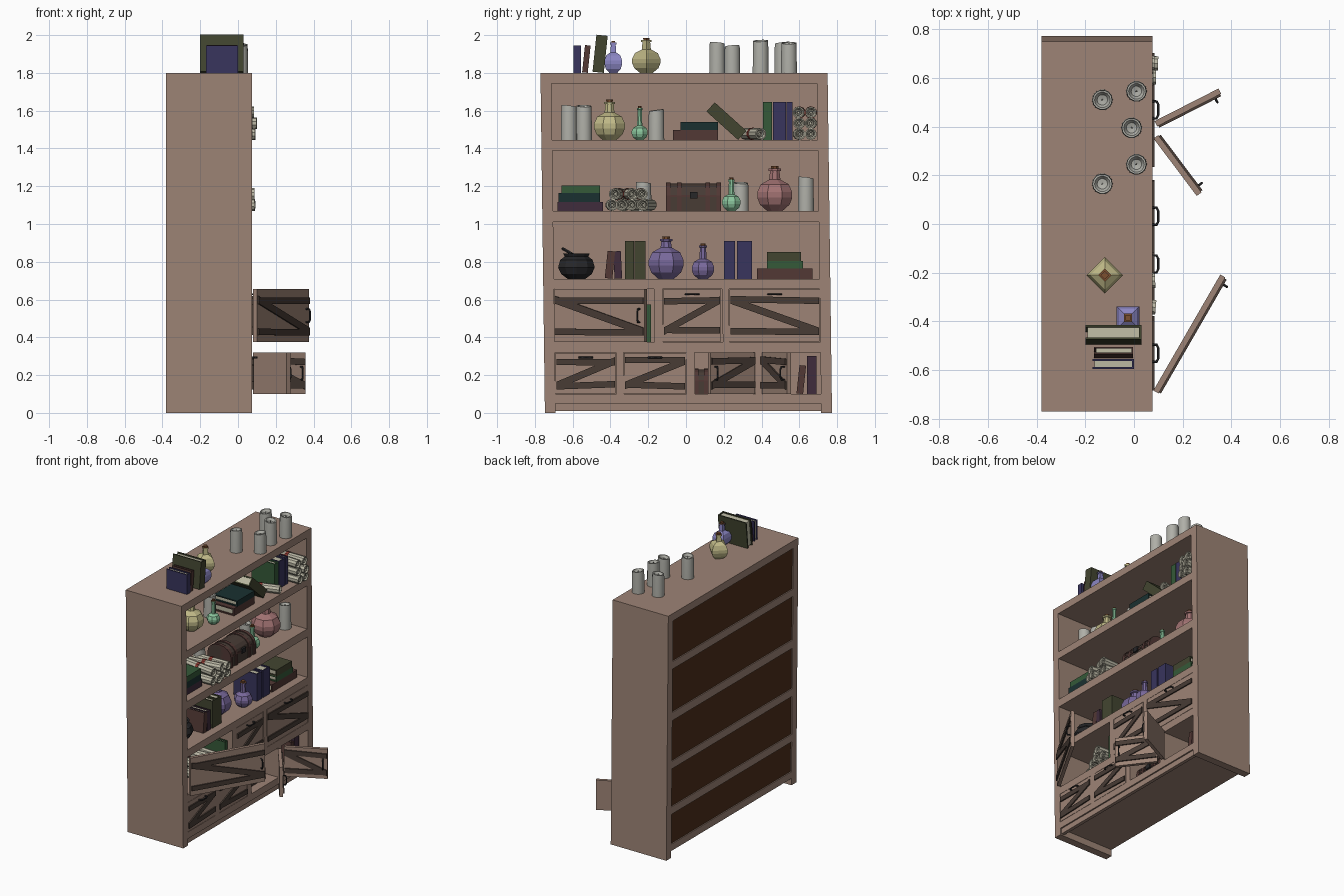
import bpy, bmesh, math, random
from mathutils import Matrix, Vector

if "Cube" in bpy.data.objects:
    bpy.data.objects.remove(bpy.data.objects["Cube"])
random.seed(4)

C = dict(wood=(.34, .23, .18), dark=(.065, .045, .036), back=(.075, .028, .010), iron=(.02, .02, .022),
         wax=(.43, .43, .39), page=(.5, .48, .36), paper=(.50, .48, .38), cork=(.2, .08, .03),
         yellow=(.52, .48, .24), lilac=(.26, .24, .55), purple=(.19, .14, .33), green=(.25, .55, .33),
         red=(.36, .17, .17), blue=(.04, .035, .11), olive=(.055, .06, .03), brown=(.085, .04, .035),
         teal=(.01, .03, .03), leaf=(.035, .10, .04), plum=(.05, .025, .045), ribbon=(.25, .04, .03))
mats = {}

def mat(k):
    if k not in mats:
        mats[k] = bpy.data.materials.new(k)
        mats[k].diffuse_color = (*C[k], 1)
    return mats[k]

def finish(name, bm, keys, M=Matrix()):
    bmesh.ops.recalc_face_normals(bm, faces=bm.faces)
    me = bpy.data.meshes.new(name)
    bm.to_mesh(me)
    bm.free()
    for k in keys:
        me.materials.append(mat(k))
    o = bpy.data.objects.new(name, me)
    o.matrix_world = M
    bpy.context.collection.objects.link(o)
    return o

def prism(bm, pts, a, b, axis=0, mi=0):
    """Extrude a 2D outline from a to b along x (pts are y,z) or along y (pts are x,z)."""
    def co(p, t): return (t, p[0], p[1]) if axis == 0 else (p[0], t, p[1])
    A = [bm.verts.new(co(p, a)) for p in pts]
    B = [bm.verts.new(co(p, b)) for p in pts]
    n = len(pts)
    fs = [bm.faces.new(A), bm.faces.new(B[::-1])]
    fs += [bm.faces.new((A[i], A[(i + 1) % n], B[(i + 1) % n], B[i])) for i in range(n)]
    for f in fs:
        f.material_index = mi

def cube(bm, x0, x1, y0, y1, z0, z1, mi=0):
    prism(bm, [(y0, z0), (y1, z0), (y1, z1), (y0, z1)], x0, x1, 0, mi)

def board(name, *d, color='wood'):
    """Cabinet board; the whole cabinet leans slightly in y."""
    bm = bmesh.new()
    cube(bm, *d)
    for v in bm.verts:
        v.co.y += .013 - .013 * v.co.z
    finish(name, bm, [color])

def lathe(name, prof, n, M, keys, rot=0, split=None, smooth=False):
    """Revolve (r, z) points; faces from ring index `split` on use the second colour."""
    bm = bmesh.new()
    rings = [[bm.verts.new((r * math.cos(rot + 2 * math.pi * i / n), r * math.sin(rot + 2 * math.pi * i / n), z))
              for i in range(n)] for r, z in prof]
    for k in range(len(rings) - 1):
        for i in range(n):
            f = bm.faces.new((rings[k][i], rings[k][(i + 1) % n], rings[k + 1][(i + 1) % n], rings[k + 1][i]))
            f.material_index = int(split is not None and k >= split)
            f.smooth = smooth
    bm.faces.new(rings[0][::-1])
    bm.faces.new(rings[-1]).material_index = int(split is not None)
    return finish(name, bm, keys, M)

T = Matrix.Translation

# Cabinet carcass
D, F = -.38, .075
for s in (-1, 1):
    board('side_panel', D, F, min(s * .76, s * .703), max(s * .76, s * .703), 0, 1.8)
board('top_panel', D, F, -.703, .703, 1.745, 1.8)
for z0, z1 in ((.05, .1), (.32, .375), (.655, .71), (1.01, 1.07), (1.39, 1.445)):
    board('shelf', D, F, -.703, .703, z0, z1)
board('plinth', .04, .065, -.703, .703, .01, .05)
for z0, z1 in ((.1, .32), (.375, .655), (.71, 1.01), (1.07, 1.39), (1.445, 1.745)):
    board('back_panel', -.372, -.362, -.703, .703, z0, z1, color='back')
    board('back_lining', -.362, -.35, -.703, .703, z0, z1)
for y0, y1 in ((-.175, -.13), (.187, .222)):
    board('upper_divider', -.35, F, y0, y1, .375, .655)
for y0, y1 in ((-.38, -.34), (-.008, .037), (.355, .395)):
    board('lower_divider', -.35, F, y0, y1, .1, .32)

# Cupboard doors with Z bracing and iron pulls
def bar(bm, p, q, w):
    prism(bm, [(p[0], p[1] - w), (q[0], q[1] - w), (q[0], q[1] + w), (p[0], p[1] + w)], .012, .021, 0, 1)

def door(name, hy, s, w, z0, z1, ang=0, slant=1):
    h, opened = z1 - z0, ang != 0
    bm = bmesh.new()
    cube(bm, -.012, .012, min(0, s * w), max(0, s * w), z0, z1)
    j = lambda: random.uniform(-.008, .008)
    a, b = sorted((s * .005, s * (w - .005)))
    lo, hi = z0 + h * .2, z0 + h * .8
    bar(bm, (a, hi + j()), (b, hi + j()), .017)
    bar(bm, (a, lo + j()), (b, lo + j()), .017)
    bar(bm, (a, lo if slant > 0 else hi), (b, hi if slant > 0 else lo), .02)
    M = T((.09 if opened else .063, hy, 0)) @ Matrix.Rotation(math.radians(ang), 4, 'Z')
    finish(name, bm, ['wood', 'dark'], M)
    # bent strip pull: upright on open doors, level on closed ones
    pts = [(.012, -.035), (.03, -.035), (.037, -.02), (.037, .02), (.03, .035), (.012, .035)]
    cu = bpy.data.curves.new('pull', 'CURVE')
    cu.dimensions, cu.bevel_depth, cu.bevel_resolution = '3D', .005, 1
    sp = cu.splines.new('POLY')
    sp.points.add(len(pts) - 1)
    for p, (x, t) in zip(sp.points, pts):
        p.co = (x, s * (w - .03), z0 + h / 2 + t, 1) if opened else (x, s * w / 2 + t, z1 - .025, 1)
    o = bpy.data.objects.new(name + '_pull', cu)
    cu.materials.append(mat('iron'))
    o.matrix_world = M
    bpy.context.collection.objects.link(o)

door('upper_left_door', -.69, 1, .55, .375, .655, -30, -1)
door('upper_middle_door', -.122, 1, .308, .377, .653, 0, 1)
door('upper_right_door', .23, 1, .478, .377, .653, 0, -1)
door('lower_left_door', -.69, 1, .318, .102, .318, 0, 1)
door('lower_second_door', -.328, 1, .328, .102, .318, 0, 1)
door('lower_third_door', .358, -1, .295, .1, .32, 37, 1)
door('lower_right_door', .412, 1, .295, .1, .32, -63, -1)

# Books: spine towards +x, pages recessed on the other three edges
def book(y0, y1, z, h, color, x=-.08, d=.19, lean=0, flat=False):
    bm = bmesh.new()
    t, L = (h, y1 - y0) if flat else (y1 - y0, h)
    c = min(.009, t * .2)
    cube(bm, -d / 2, d / 2, -t / 2, -t / 2 + c, 0, L)
    cube(bm, -d / 2, d / 2, t / 2 - c, t / 2, 0, L)
    cube(bm, d / 2 - c, d / 2, -t / 2 + c, t / 2 - c, 0, L)
    cube(bm, -d / 2 + .008, d / 2 - c, -t / 2 + c, t / 2 - c, .008, L - .008, 1)
    if flat:
        M = T((x, y0, z + t / 2)) @ Matrix.Rotation(-math.pi / 2, 4, 'X')
    else:
        M = T((x, (y0 + y1) / 2, z + abs(math.sin(math.radians(lean))) * t / 2)) @ Matrix.Rotation(math.radians(-lean), 4, 'X')
    finish('book_' + color, bm, [color, 'page'], M)

book(-.595, -.555, 1.8, .145, 'blue', -.085, .17)
book(-.55, -.52, 1.8, .145, 'brown', -.085, .16, 6)
book(-.495, -.435, 1.8, .197, 'olive', -.085, .23, 6)
book(-.07, .17, 1.445, .053, 'brown', flat=True)
book(-.03, .17, 1.498, .042, 'teal', flat=True)
book(.265, .33, 1.445, .225, 'olive', lean=-48)
book(.408, .455, 1.445, .2, 'leaf')
book(.46, .53, 1.445, .2, 'blue')
book(.533, .563, 1.445, .2, 'blue')
book(-.68, -.44, 1.07, .047, 'plum', flat=True)
book(-.675, -.455, 1.117, .048, 'teal', flat=True)
book(-.66, -.455, 1.165, .04, 'leaf', flat=True)
book(-.43, -.39, .71, .145, 'brown', lean=6)
book(-.378, -.338, .71, .145, 'plum', lean=-3)
book(-.322, -.275, .71, .2, 'olive')
book(-.272, -.215, .71, .2, 'olive')
book(.2, .26, .71, .2, 'blue')
book(.27, .35, .71, .2, 'blue')
book(.375, .67, .71, .055, 'brown', flat=True)
book(.43, .62, .765, .04, 'leaf', flat=True)
book(.43, .61, .805, .048, 'olive', flat=True)
book(-.215, -.185, .375, .2, 'leaf', x=-.05)
book(.585, .62, .1, .15, 'brown', lean=6)
book(.64, .69, .1, .2, 'plum')

# Bottles: faceted body, neck, cork
def bottle(x, y, z, R, H, color, n=8, rot=math.pi / 8):
    b, k = R * 1.65, R * .27
    prof = [(R * .45, 0), (R * .85, b * .2), (R, b * .42), (R, b * .6), (R * .8, b * .85), (k * 1.2, b),
            (k, H * .88), (k * 1.35, H * .89), (k * 1.35, H * .94), (k * .75, H * .94), (k * .85, H)]
    lathe('bottle_' + color, prof, n, T((x, y, z)), [color, 'cork'], rot, 8)

bottle(-.12, -.21, 1.8, .075, .185, 'yellow', 4, 0)
bottle(-.025, -.385, 1.8, .066, .17, 'lilac', 4, math.pi / 4)
for b in ((-.1, -.405, 1.445, .088, .215, 'yellow'), (-.03, -.245, 1.445, .046, .18, 'green'),
          (-.05, .24, 1.07, .053, .175, 'green'), (-.1, .47, 1.07, .1, .238, 'red'),
          (-.1, -.105, .71, .1, .225, 'purple'), (-.02, .09, .71, .064, .188, 'purple'),
          (-.1, -.56, .375, .06, .17, 'purple')):
    bottle(*b)

# Candles with a hollowed, slightly uneven top
def candle(x, y, z, h, r=.043):
    o = lathe('candle', [(r, 0), (r * .97, h * .8), (r * .93, h), (r * .75, h), (r * .5, h - .018), (r * .08, h - .022),
                         (r * .06, h - .004)], 14, T((x, y, z)), ['wax'], smooth=True)
    a = random.uniform(0, 6)
    for v in o.data.vertices:
        if v.co.z > h * .85:
            v.co.z += .14 * (v.co.x * math.cos(a) + v.co.y * math.sin(a))
    o.data.set_sharp_from_angle(angle=math.radians(40))

for x, y, h in ((.01, .545, .158), (-.13, .51, .16), (-.01, .395, .17), (.01, .245, .142), (-.13, .165, .158)):
    candle(x, y, 1.8, h)
for x, y, z, h in ((-.08, -.62, 1.445, .18), (-.12, -.54, 1.445, .18), (-.12, -.157, 1.445, .158),
                   (-.16, -.225, 1.07, .148), (-.14, .29, 1.07, .148), (-.06, .635, 1.07, .175)):
    candle(x, y, z, h)

# Rolled scrolls with hollow ends, lying along x
def scroll(y, z, yaw=0, x=-.06, r=.031, L=.27, tie=True):
    a = L / 2
    M = T((x, y, z)) @ Matrix.Rotation(math.radians(yaw), 4, 'Z') @ Matrix.Rotation(math.pi / 2, 4, 'Y')
    lathe('scroll', [(r * .3, -a + .03), (r * .8, -a), (r, -a), (r, a), (r * .8, a), (r * .55, a - .02),
                     (r * .5, a - .005), (r * .3, a - .005), (r * .2, a - .03)], 10, M, ['paper'])
    if tie:
        lathe('scroll_ribbon', [(r * 1.07, -.012), (r * 1.07, .012)], 10, M, ['ribbon'])

def pile(y, z, rows, r=.031, wob=0, x=-.06):
    for i, n in enumerate(rows):
        for k in range(n):
            scroll(y + (k - (n - 1) / 2) * 2 * r, z + r + i * r * 1.85, random.uniform(-wob, wob),
                   x + random.uniform(-.015, .015), r, tie=i == len(rows) - 1)

pile(.63, 1.445, (2, 2, 2), .031, 2, -.045)
scroll(.355, 1.477, 18)
pile(-.3, 1.07, (4, 3), .031, 16, -.06)
pile(-.36, .375, (4, 3, 2), .031, 6, -.1)

# Barrel-lidded chests with bands and lock
def chest(y0, y1, z, h, x=-.08, d=.18):
    def outline(g):
        pts = [(x - d / 2 - g, z), (x + d / 2 + g, z)]
        return pts + [(x + (d / 2 + g) * math.cos(t * math.pi / 8), z + h * .55 + (h * .45 + g) * math.sin(t * math.pi / 8))
                      for t in range(9)]
    bm = bmesh.new()
    prism(bm, outline(0), y0, y1, 1)
    w = y1 - y0
    for f in (0, .2, .72, .92):
        prism(bm, outline(.006), y0 + w * f, y0 + w * (f + .08), 1, 1)
    cube(bm, x - d / 2 - .004, x + d / 2 + .004, y0 + .001, y1 - .001, z + h * .5, z + h * .58, 1)
    cube(bm, x + d / 2, x + d / 2 + .014, (y0 + y1) / 2 - .02, (y0 + y1) / 2 + .02, z + h * .45, z + h * .68, 2)
    finish('chest', bm, ['dark', 'brown', 'iron'])

chest(-.105, .185, 1.07, .145)
chest(.045, .3, .1, .13)

# Black cauldron with a tilted bail handle
lathe('cauldron', [(.05, 0), (.085, .025), (.102, .06), (.09, .1), (.065, .118), (.075, .135), (.06, .135), (.055, .1)],
      10, T((-.08, -.58, .71)), ['iron'])
bpy.ops.mesh.primitive_torus_add(major_segments=14, minor_segments=5, major_radius=.05, minor_radius=.008,
                                 location=(-.08, -.61, .845), rotation=(math.radians(-30), 0, 0))
bpy.context.object.name = 'cauldron_handle'
bpy.context.object.data.materials.append(mat('iron'))

for m in bpy.data.materials:
    if m.users and not m.is_grease_pencil:
        m.use_nodes = True
        m.node_tree.nodes["Principled BSDF"].inputs["Base Color"].default_value = m.diffuse_color
